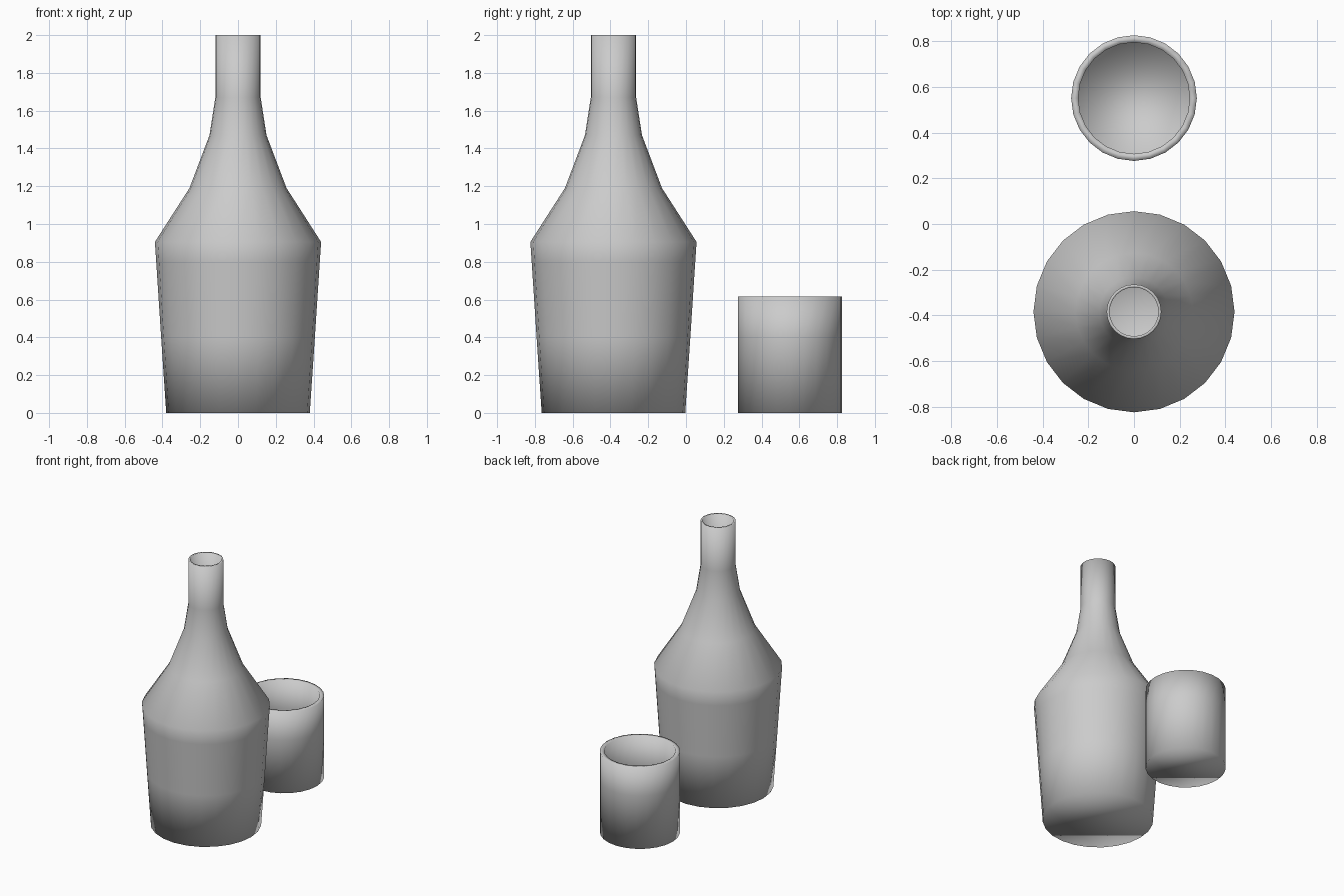
import bpy, bmesh, math

if "Cube" in bpy.data.objects:
    bpy.data.objects.remove(bpy.data.objects["Cube"])

SIDES = 24


def lathe(name, profile, y):
    """Spin a closed (radius, z) profile around a vertical axis at (0, y)."""
    bm = bmesh.new()
    rings = []
    for r, z in profile:
        rings.append([bm.verts.new((r * math.cos(2 * math.pi * i / SIDES),
                                    r * math.sin(2 * math.pi * i / SIDES), z))
                      for i in range(SIDES)])
    for a, b in zip(rings, rings[1:]):
        for i in range(SIDES):
            j = (i + 1) % SIDES
            bm.faces.new((a[i], a[j], b[j], b[i]))
    bm.faces.new(rings[0][::-1])   # underside
    bm.faces.new(rings[-1])        # inner floor
    bmesh.ops.recalc_face_normals(bm, faces=bm.faces[:])
    for f in bm.faces:
        f.smooth = True
    mesh = bpy.data.meshes.new(name)
    bm.to_mesh(mesh)
    bm.free()
    obj = bpy.data.objects.new(name, mesh)
    obj.location = (0, y, 0)
    bpy.context.collection.objects.link(obj)
    return obj


# Bottle: outer wall up to the mouth, then a thin inner wall back down
wall = 0.013
outer = [(0.38, 0), (0.407, 0.4), (0.433, 0.8), (0.44, 0.905), (0.257, 1.19),
         (0.151, 1.47), (0.12, 1.67), (0.12, 2.0)]
inner = [(r - wall, max(z, wall)) for r, z in reversed(outer)]
lathe("bottle", outer + inner, -0.384)

# Cup: straight tumbler with a thicker wall
lathe("cup", [(0.275, 0), (0.275, 0.4), (0.275, 0.615), (0.244, 0.615),
              (0.244, 0.4), (0.244, 0.03)], 0.551)
